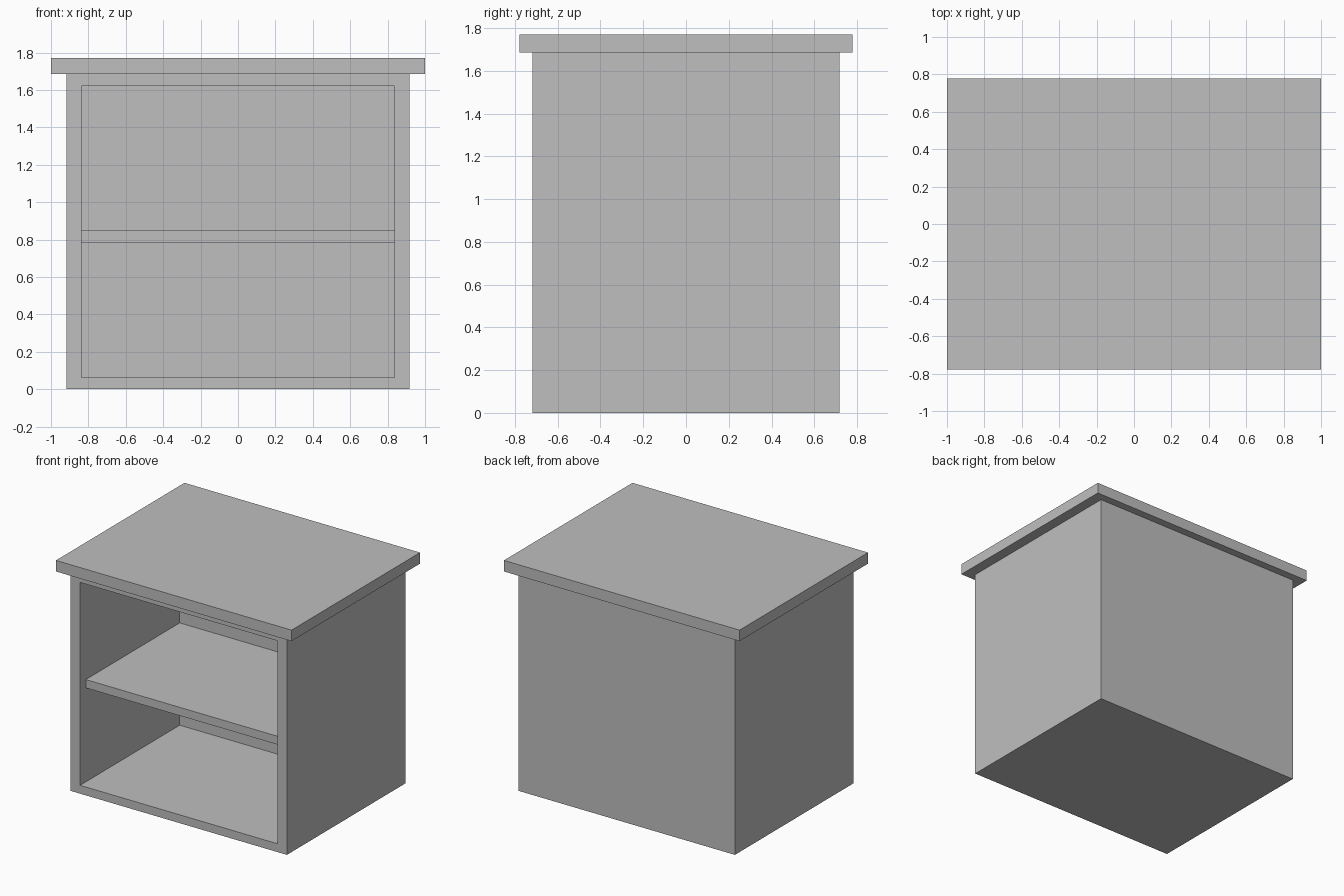
import bpy
import bmesh
from mathutils import Vector

if "Cube" in bpy.data.objects:
    bpy.data.objects.remove(bpy.data.objects["Cube"], do_unlink=True)

grey = bpy.data.materials.new("plain_grey")
grey.use_nodes = True
grey.diffuse_color = (0.52, 0.52, 0.52, 1)
grey.node_tree.nodes["Principled BSDF"].inputs["Base Color"].default_value = grey.diffuse_color


def box(name, low, high, edit=None):
    """Add a box between two corners; edit may reshape its bmesh."""
    low, high = Vector(low), Vector(high)
    bm = bmesh.new()
    bmesh.ops.create_cube(bm, size=1)
    bmesh.ops.scale(bm, vec=high - low, verts=bm.verts)
    bmesh.ops.translate(bm, vec=(low + high) / 2, verts=bm.verts)
    if edit:
        edit(bm)
    mesh = bpy.data.meshes.new(name)
    bm.to_mesh(mesh)
    bm.free()
    mesh.materials.append(grey)
    obj = bpy.data.objects.new(name, mesh)
    bpy.context.collection.objects.link(obj)
    return obj


HALF_W, HALF_D, BODY_H = 0.918, 0.718, 1.685
INNER_W, INNER_BACK = 0.838, 0.49
INNER_LOW, INNER_HIGH = 0.064, 1.621


def hollow_front(bm):
    """Inset the front face and push it back to form the open interior."""
    bm.normal_update()
    front = min(bm.faces, key=lambda f: f.normal.y)
    bmesh.ops.inset_individual(bm, faces=[front], thickness=0.05)
    for v in front.verts:
        v.co.x = INNER_W if v.co.x > 0 else -INNER_W
        v.co.z = INNER_HIGH if v.co.z > BODY_H / 2 else INNER_LOW
    # A second ring of faces makes the interior walls
    bmesh.ops.inset_individual(bm, faces=[front], thickness=0)
    for v in front.verts:
        v.co.y = INNER_BACK


# Cabinet body with open front
box("cabinet_body", (-HALF_W, -HALF_D, 0), (HALF_W, HALF_D, BODY_H), hollow_front)

# Middle shelf, set back a little from the front
box("shelf", (-INNER_W, -HALF_D + 0.07, 0.785), (INNER_W, INNER_BACK, 0.849))

# Overhanging top board
box("top_board", (-1, -0.779, BODY_H), (1, 0.779, 1.77))
